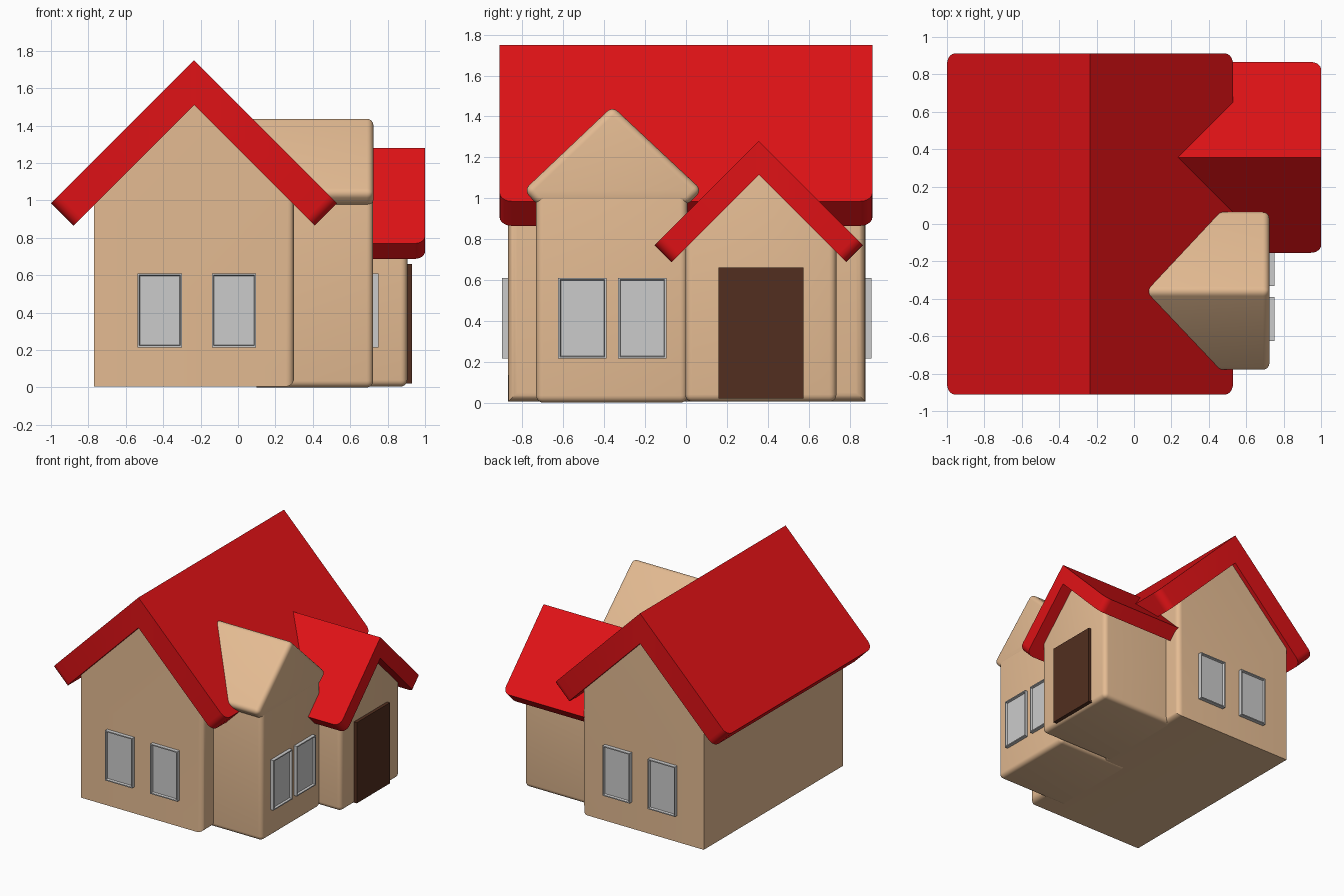
import bpy, bmesh
from mathutils import Vector

if "Cube" in bpy.data.objects:
    bpy.data.objects.remove(bpy.data.objects["Cube"])


def material(name, rgb):
    m = bpy.data.materials.new(name)
    m.diffuse_color = (*rgb, 1)
    m.use_nodes = True
    m.node_tree.nodes["Principled BSDF"].inputs["Base Color"].default_value = m.diffuse_color
    return m


TAN = material("tan_wall", (0.78, 0.50, 0.29))
RED = material("red_roof", (0.75, 0.006, 0.008))
BROWN = material("dark_wood", (0.085, 0.028, 0.014))


def finish(bm, name, mat=None):
    bmesh.ops.recalc_face_normals(bm, faces=bm.faces)
    me = bpy.data.meshes.new(name)
    bm.to_mesh(me)
    bm.free()
    ob = bpy.data.objects.new(name, me)
    bpy.context.collection.objects.link(ob)
    if mat:
        me.materials.append(mat)
    bpy.ops.object.select_all(action='DESELECT')
    ob.select_set(True)
    bpy.context.view_layer.objects.active = ob
    bpy.ops.object.shade_smooth_by_angle()
    return ob


def prism(name, profile, axis, a, b, mat, radius=0, pick=None):
    """Extrude a (side, z) profile along x or y and round the picked edges."""
    bm = bmesh.new()
    place = (lambda d, s, z: (d, s, z)) if axis == 'x' else (lambda d, s, z: (s, d, z))
    base = bm.faces.new([bm.verts.new(place(a, s, z)) for s, z in profile])
    out = bmesh.ops.extrude_face_region(bm, geom=[base], use_keep_orig=True)
    bmesh.ops.translate(bm, vec=Vector(place(b - a, 0, 0)),
                        verts=[v for v in out['geom'] if isinstance(v, bmesh.types.BMVert)])
    bmesh.ops.recalc_face_normals(bm, faces=bm.faces)
    if radius:
        edges = [e for e in bm.edges if pick(e.verts[0].co, e.verts[1].co)]
        bmesh.ops.bevel(bm, geom=edges, offset=radius, segments=5, profile=0.5,
                        affect='EDGES', clamp_overlap=True)
    return finish(bm, name, mat)


def gable_walls(mid, half, bottom, apex):
    eave = apex - half
    return [(mid - half, bottom), (mid + half, bottom), (mid + half, eave),
            (mid, apex), (mid - half, eave)]


def chevron(mid, top, half, drop):
    """Roof section at 45 degrees with ends cut square to the slope."""
    t, low = drop / 2, top - half
    return [(mid, top), (mid + half, low), (mid + half - t, low - t),
            (mid, top - drop), (mid - half + t, low - t), (mid - half, low)]


def box(name, lo, hi, mat=None, face_dir=None):
    """Box; with face_dir, that face gets a recessed, framed pane."""
    lo, hi = Vector(lo), Vector(hi)
    bm = bmesh.new()
    bmesh.ops.create_cube(bm, size=1)
    for v in bm.verts:
        v.co = Vector([(lo[i] + hi[i]) / 2 + v.co[i] * (hi[i] - lo[i]) for i in range(3)])
    bmesh.ops.recalc_face_normals(bm, faces=bm.faces)
    if face_dir:
        bm.normal_update()
        f = [f for f in bm.faces if f.normal.dot(Vector(face_dir)) > 0.9]
        bmesh.ops.inset_individual(bm, faces=f, thickness=0.012, depth=0)
        bmesh.ops.inset_individual(bm, faces=f, thickness=0.006, depth=-0.016)
    return finish(bm, name, mat)


# Main house
prism("main_walls", gable_walls(-0.235, 0.535, 0.005, 1.56), 'y', -0.87, 0.877, TAN,
      0.045, lambda p, q: min(p.x, q.x) > 0.29)
prism("main_roof", chevron(-0.235, 1.75, 0.765, 0.24), 'y', -0.912, 0.912, RED,
      0.06, lambda p, q: max(p.z, q.z) < 1.0 and abs(p.y - q.y) < 0.01)

# Front bay with a soft, solid gable
front_edge = lambda p, q: max(p.x, q.x) > 0.7
prism("bay_walls", [(-0.733, 0), (0.007, 0), (0.007, 1.04), (-0.733, 1.04)],
      'x', 0.1, 0.723, TAN, 0.035, front_edge)
prism("bay_roof", [(-0.36, 1.45), (-0.793, 1.04), (-0.73, 0.97), (0.01, 0.97), (0.078, 1.04)],
      'x', 0.05, 0.724, TAN, 0.035, front_edge)

# Entrance porch
prism("porch_walls", gable_walls(0.366, 0.37, 0.005, 1.165), 'x', 0.2, 0.905, TAN,
      0.035, front_edge)
prism("porch_roof", chevron(0.356, 1.28, 0.51, 0.165), 'x', 0.2, 1.0, RED,
      0.055, lambda p, q: max(p.z, q.z) < 0.9 and min(p.x, q.x) > 0.9)
box("front_door", (0.88, 0.16, 0.02), (0.93, 0.575, 0.66), BROWN)

# Windows on the front, the back and the bay
for i, x in enumerate((-0.537, -0.14)):
    box(f"front_window_{i + 1}", (x, -0.90, 0.215), (x + 0.237, -0.85, 0.61), None, (0, -1, 0))
    box(f"back_window_{i + 1}", (x, 0.85, 0.215), (x + 0.237, 0.908, 0.61), None, (0, 1, 0))
for i, y in enumerate((-0.625, -0.332)):
    box(f"bay_window_{i + 1}", (0.70, y, 0.215), (0.75, y + 0.236, 0.61), None, (1, 0, 0))
